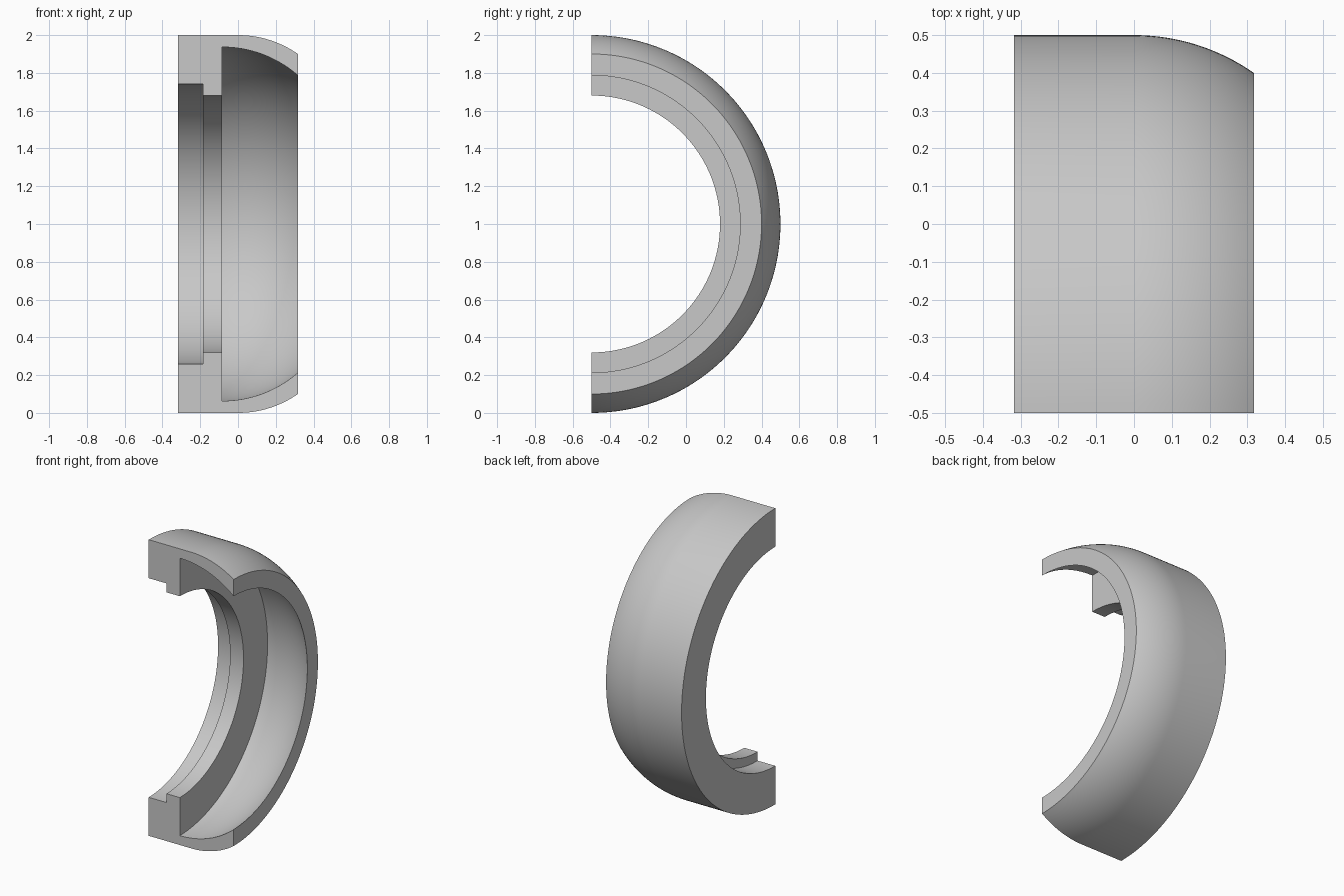
import bpy, bmesh
from math import asin, sin, cos, pi, radians
from mathutils import Vector

cube = bpy.data.objects.get("Cube")
if cube:
    bpy.data.objects.remove(cube, do_unlink=True)

HALF_WIDTH = 0.317
STEPS = 128


def crown(x0, r0, x1, r1, n=16):
    """Arc in (x, radius), level at (x0, r0) and falling to (x1, r1)."""
    dx, drop = x1 - x0, r0 - r1
    rad = (dx * dx + drop * drop) / (2 * drop)
    end = asin(dx / rad)
    return [(x0 + rad * sin(end * i / n), r0 - rad + rad * cos(end * i / n))
            for i in range(n + 1)]


# Grey material
grey = bpy.data.materials.new("plain grey")
grey.use_nodes = True
colour = (0.58, 0.58, 0.58, 1)
grey.diffuse_color = colour
bsdf = next(n for n in grey.node_tree.nodes if n.type == "BSDF_PRINCIPLED")
bsdf.inputs["Base Color"].default_value = colour

# Cross-section: crowned outside, hollow lip, stepped bore
outside = [(-HALF_WIDTH, 1.0)] + crown(0, 1.0, HALF_WIDTH, 0.9)
hollow = crown(-0.085, 0.937, HALF_WIDTH, 0.787)[::-1]
bore = [(-0.085, 0.68), (-0.185, 0.68), (-0.185, 0.74), (-HALF_WIDTH, 0.74)]
profile = outside + hollow + bore

# Half ring: sweep the section half a turn about the x axis
bm = bmesh.new()
centre = Vector((0, -0.5, 1))
rings = []
for i in range(STEPS + 1):
    a = pi * i / STEPS
    rings.append([bm.verts.new(centre + Vector((x, r * sin(a), r * cos(a))))
                  for x, r in profile])
count = len(profile)
for here, there in zip(rings, rings[1:]):
    for j in range(count):
        k = (j + 1) % count
        bm.faces.new((here[j], here[k], there[k], there[j]))
bm.faces.new(rings[0])
bm.faces.new(rings[-1][::-1])
bmesh.ops.recalc_face_normals(bm, faces=bm.faces)

mesh = bpy.data.meshes.new("half_ring")
bm.to_mesh(mesh)
bm.free()
mesh.materials.append(grey)
ring = bpy.data.objects.new("half_ring", mesh)
bpy.context.collection.objects.link(ring)

# Smooth curved walls, crisp steps and cut ends
bpy.ops.object.select_all(action="DESELECT")
ring.select_set(True)
bpy.context.view_layer.objects.active = ring
bpy.ops.object.shade_smooth_by_angle(angle=radians(20))
